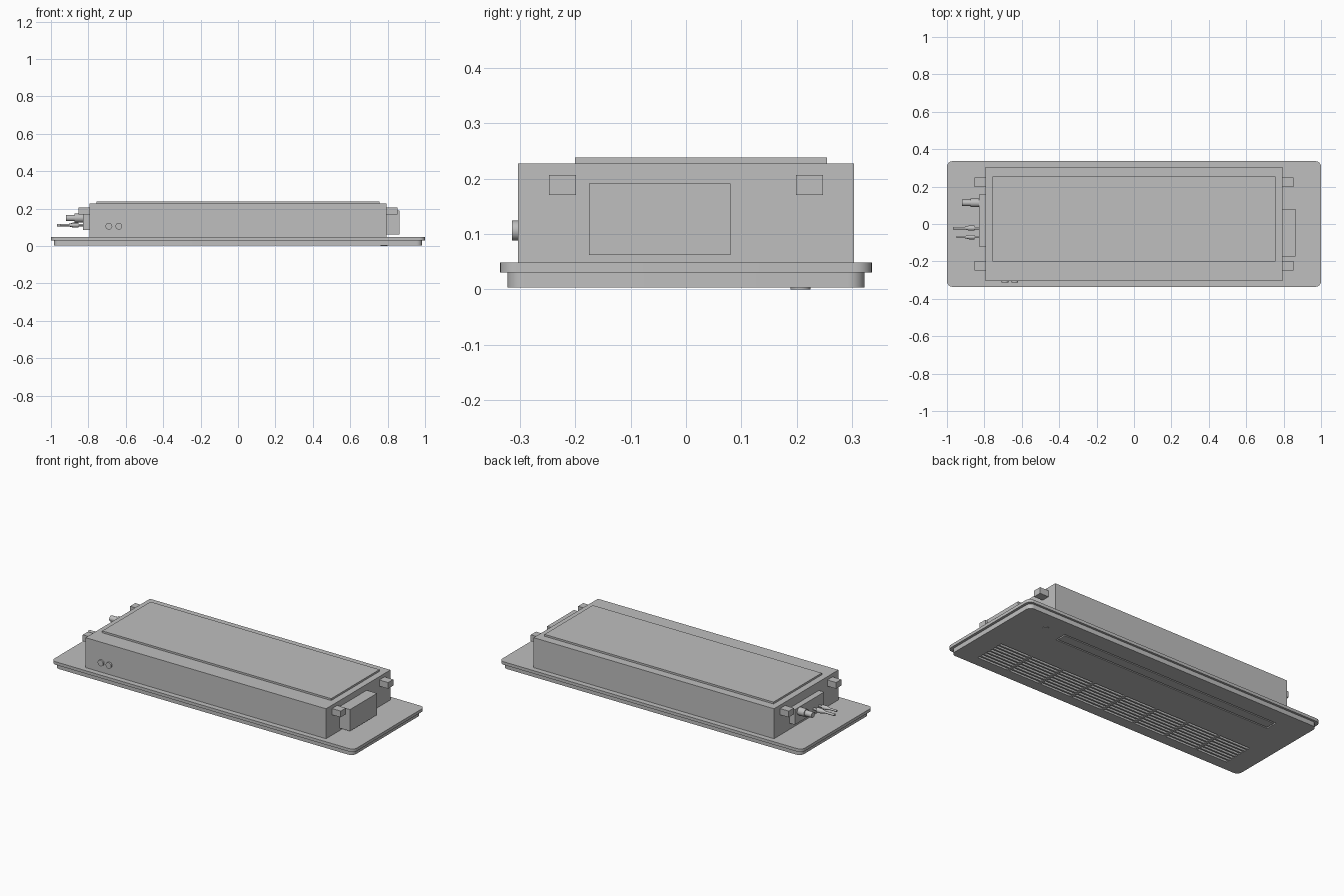
import bpy, bmesh, math
from mathutils import Matrix, Vector

old = bpy.data.objects.get("Cube")
if old:
    bpy.data.objects.remove(old, do_unlink=True)

grey = bpy.data.materials.new("light grey")
grey.use_nodes = True
COLOUR = (0.52, 0.52, 0.52, 1)
grey.diffuse_color = COLOUR
grey.node_tree.nodes["Principled BSDF"].inputs["Base Color"].default_value = COLOUR


def add_box(bm, lo, hi):
    """Add a box between two corners to a bmesh."""
    lo, hi = Vector(lo), Vector(hi)
    m = Matrix.Translation((lo + hi) / 2) @ Matrix.Diagonal((*(hi - lo), 1))
    return bmesh.ops.create_cube(bm, size=1, matrix=m)["verts"]


def finish(name, bm, smooth=False):
    bmesh.ops.recalc_face_normals(bm, faces=bm.faces)
    me = bpy.data.meshes.new(name)
    bm.to_mesh(me)
    bm.free()
    me.materials.append(grey)
    ob = bpy.data.objects.new(name, me)
    bpy.context.collection.objects.link(ob)
    if smooth:
        bpy.ops.object.select_all(action="DESELECT")
        ob.select_set(True)
        bpy.context.view_layer.objects.active = ob
        bpy.ops.object.shade_smooth_by_angle(angle=math.radians(35))
    return ob


def box(name, lo, hi):
    bm = bmesh.new()
    add_box(bm, lo, hi)
    return finish(name, bm)


def rounded_plate(name, x, y, z0, z1, radius):
    """Flat plate with rounded vertical corners."""
    bm = bmesh.new()
    add_box(bm, (-x, -y, z0), (x, y, z1))
    edges = [e for e in bm.edges
             if abs(e.verts[0].co.z - e.verts[1].co.z) > 0.001]
    bmesh.ops.bevel(bm, geom=edges, offset=radius, segments=6,
                    profile=0.5, affect="EDGES")
    return finish(name, bm, smooth=True)


def lathe(name, origin, axis, profile, sides=24):
    """Round part from (distance, radius) steps along an axis."""
    bm = bmesh.new()
    turn = Vector(axis).to_track_quat("Z", "Y").to_matrix().to_4x4()
    place = Matrix.Translation(origin) @ turn
    rings = []
    for d, r in profile:
        rings.append([bm.verts.new(place @ Vector(
            (r * math.cos(math.tau * i / sides),
             r * math.sin(math.tau * i / sides), d))) for i in range(sides)])
    for a, b in zip(rings, rings[1:]):
        for i in range(sides):
            j = (i + 1) % sides
            bm.faces.new((a[i], a[j], b[j], b[i]))
    bm.faces.new(rings[0])
    bm.faces.new(rings[-1])
    return finish(name, bm, smooth=True)


# Ceiling panel in two steps
BOTTOM = 0.003
rounded_plate("panel_flange", 1.0, 0.336, 0.03, 0.048, 0.03)
panel = rounded_plate("panel_face", 0.985, 0.323, BOTTOM, 0.03, 0.03)

# Intake grille slots and outlet recess, cut from below
cut = bmesh.new()
COLUMNS, SLOTS = 8, 8
GX, GY0, GY1 = 0.86, -0.265, -0.065
col_w, slot_w = 2 * GX / COLUMNS, (GY1 - GY0) / SLOTS
for c in range(COLUMNS):
    for s in range(SLOTS):
        x0, y0 = -GX + c * col_w, GY0 + s * slot_w
        add_box(cut, (x0 + 0.007, y0 + 0.005, -0.01),
                (x0 + col_w - 0.007, y0 + slot_w - 0.005, 0.018))
add_box(cut, (-0.79, 0.148, -0.01), (0.66, 0.22, 0.02))
cutter = finish("panel_cutter", cut)
cutter.hide_render = True
cutter.hide_set(True)
mod = panel.modifiers.new("openings", "BOOLEAN")
mod.operation = "DIFFERENCE"
mod.solver = "EXACT"
mod.object = cutter
bpy.context.view_layer.objects.active = panel
bpy.ops.object.modifier_apply(modifier=mod.name)
bpy.data.objects.remove(cutter, do_unlink=True)

# Outlet flap and round receiver
box("outlet_flap", (-0.782, 0.156, BOTTOM), (0.652, 0.212, 0.021))
lathe("receiver", (0.78, 0.207, 0), (0, 0, 1), [(0, 0.018), (0.006, 0.018)])

# Main casing and lid
box("casing", (-0.795, -0.304, 0.047), (0.795, 0.304, 0.227))
box("casing_lid", (-0.757, -0.201, 0.226), (0.757, 0.255, 0.238))

# Hanging brackets at the four corners
for sx, side in ((1, "left"), (-1, "right")):
    for sy, end in ((-1, "front"), (1, "back")):
        xs = sorted((sx * 0.794, sx * 0.853))
        ys = sorted((sy * 0.199, sy * 0.248))
        box(f"{end}_{side}_bracket", (xs[0], ys[0], 0.17), (xs[1], ys[1], 0.207))

# Control box and pipe cover on the ends
box("control_box", (0.794, -0.175, 0.062), (0.863, 0.08, 0.191))
box("pipe_cover", (-0.83, -0.12, 0.085), (-0.794, 0.158, 0.175))

# Drain outlet and refrigerant pipes
lathe("drain_outlet", (-0.829, 0.113, 0.15), (-1, 0, 0),
      [(0, 0.023), (0.045, 0.023), (0.045, 0.017), (0.09, 0.017)])
for name, y, length, r in (("large_pipe", -0.022, 0.14, 0.007),
                           ("small_pipe", -0.07, 0.12, 0.006)):
    lathe(name, (-0.829, y, 0.112), (-1, 0, 0),
          [(0, r), (0.025, r), (0.025, 2 * r), (0.05, 2 * r),
           (0.075, r), (length, r)])

# Front knockout caps
for i, x in enumerate((-0.69, -0.637)):
    lathe(f"front_cap_{i + 1}", (x, -0.303, 0.106), (0, -1, 0),
          [(0, 0.018), (0.011, 0.018)])
